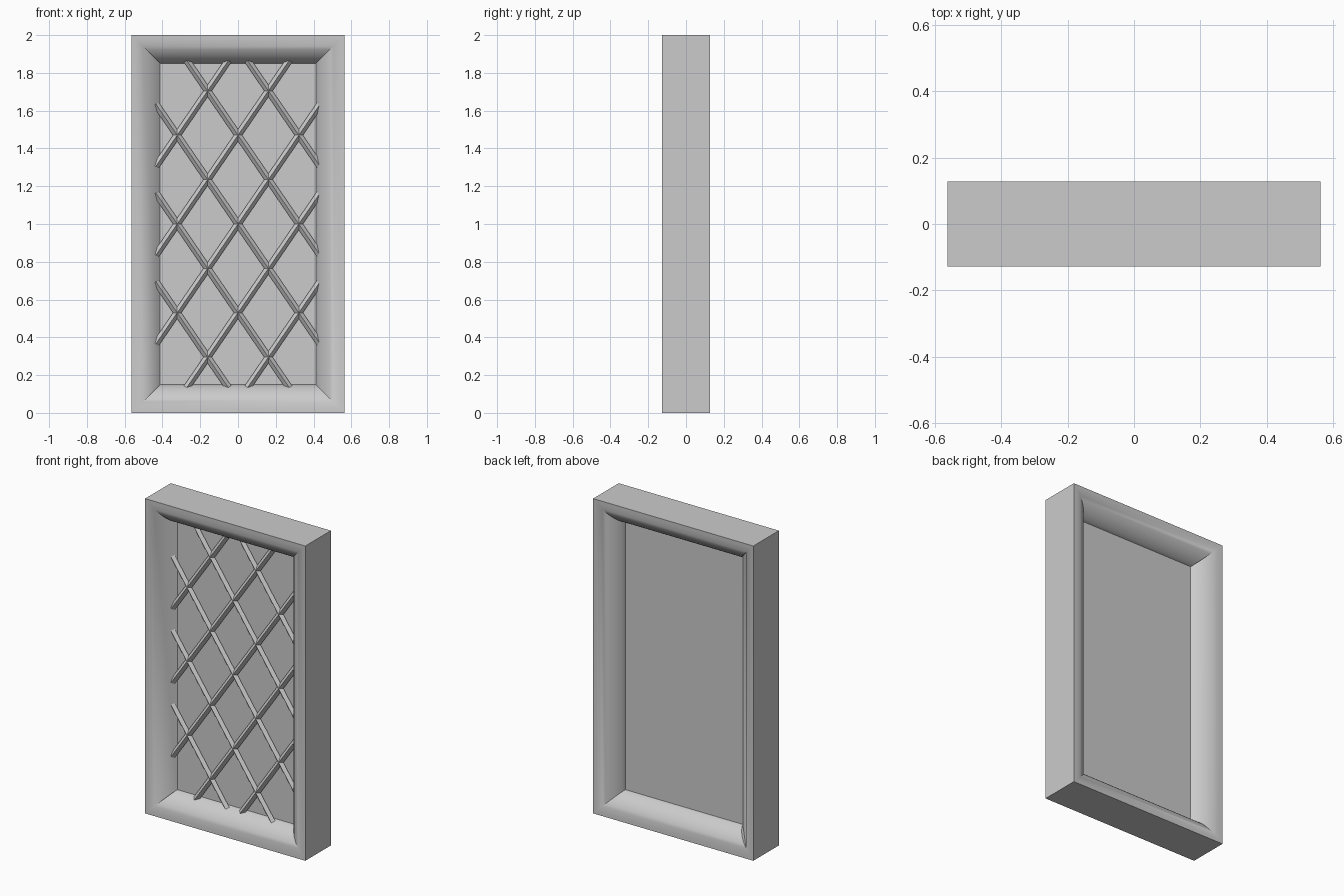
import bpy, bmesh, math
from mathutils import Vector

if "Cube" in bpy.data.objects:
    bpy.data.objects.remove(bpy.data.objects["Cube"])

HALF_X, HALF_Y, HEIGHT = 0.563, 0.128, 2.0
RIM, PANE_Y = 0.15, 0.02          # moulding width, half thickness of pane
STEPS, CHAMFER = 10, 3            # arc segments, arc step where the flat chamfer starts

gray = bpy.data.materials.new("plain_gray")
gray.use_nodes = True
color = (0.6, 0.6, 0.6, 1)
gray.diffuse_color = color
gray.node_tree.nodes["Principled BSDF"].inputs["Base Color"].default_value = color


def finish(bm, name):
    bmesh.ops.recalc_face_normals(bm, faces=bm.faces)
    mesh = bpy.data.meshes.new(name)
    bm.to_mesh(mesh)
    bm.free()
    mesh.materials.append(gray)
    obj = bpy.data.objects.new(name, mesh)
    bpy.context.collection.objects.link(obj)
    return obj


# Frame: a rounded moulding profile (inset, y), the same on front and back
drop = HALF_Y - PANE_Y
sweep = 2 * math.atan(drop / RIM)
radius = RIM / math.sin(sweep)
angles = [sweep * k / STEPS for k in range(STEPS + 1)]
front = [(radius * math.sin(a), radius * (1 - math.cos(a)) - HALF_Y) for a in angles]
profile = front + [(w, -y) for w, y in reversed(front)]
last = len(profile) - 1

bm = bmesh.new()
rings = []
for w, y in profile:
    x, low, high = HALF_X - w, w, HEIGHT - w
    rings.append([bm.verts.new((cx, y, cz)) for cx, cz in
                  ((-x, low), (x, low), (x, high), (-x, high))])

# Bottom, +x and top bars are rounded; the -x bar has one flat chamfer per face
full = list(range(last + 1))
arc = list(range(CHAMFER, STEPS + 1))
back_arc = [last - k for k in arc]
plain = [k for k in full if k not in arc[1:-1] + back_arc[1:-1]]
for side in range(4):
    order = plain if side == 3 else full
    for a, b in zip(order, order[1:] + order[:1]):
        c, d = side, (side + 1) % 4
        bm.faces.new((rings[a][c], rings[a][d], rings[b][d], rings[b][c]))
for corner in (0, 3):
    for part in (arc, back_arc):
        bm.faces.new([rings[k][corner] for k in part])
frame = finish(bm, "frame")
bpy.context.view_layer.objects.active = frame
frame.select_set(True)
bpy.ops.object.shade_smooth_by_angle(angle=math.radians(30))

# Pane: thin panel closing the opening
bm = bmesh.new()
bmesh.ops.create_cube(bm, size=1)
for v in bm.verts:
    v.co = Vector((v.co.x * 2 * (HALF_X - RIM + 0.01), v.co.y * 2 * PANE_Y,
                   HEIGHT / 2 + v.co.z * (HEIGHT - 2 * RIM + 0.02)))
finish(bm, "pane")


# Lattice: crossing diagonal bars of diamond section on the front only
def lattice_bar(name, start, end, size=0.018):
    bm = bmesh.new()
    along = (end - start).normalized()
    out = Vector((0, -1, 0))
    across = along.cross(out)
    ends = [[bm.verts.new(p + d * size) for d in (out, across, -out, -across)]
            for p in (start, end)]
    for i in range(4):
        j = (i + 1) % 4
        bm.faces.new((ends[0][i], ends[0][j], ends[1][j], ends[1][i]))
    for loop in ends:
        bm.faces.new(loop)
    finish(bm, name)


SLOPE, SPACING, BAR_Y = 1.46, 0.47, -0.035
REACH_X, REACH_Z = 0.435, 0.87
for mirror, label in ((1, "rising"), (-1, "falling")):
    for k in range(-2, 3):
        shift = k * SPACING
        x0 = max(-REACH_X, (-REACH_Z - shift) / SLOPE)
        x1 = min(REACH_X, (REACH_Z - shift) / SLOPE)
        p, q = (Vector((mirror * x, BAR_Y, 1 + shift + SLOPE * x)) for x in (x0, x1))
        lattice_bar(f"lattice_{label}_{k + 3}", p, q)
